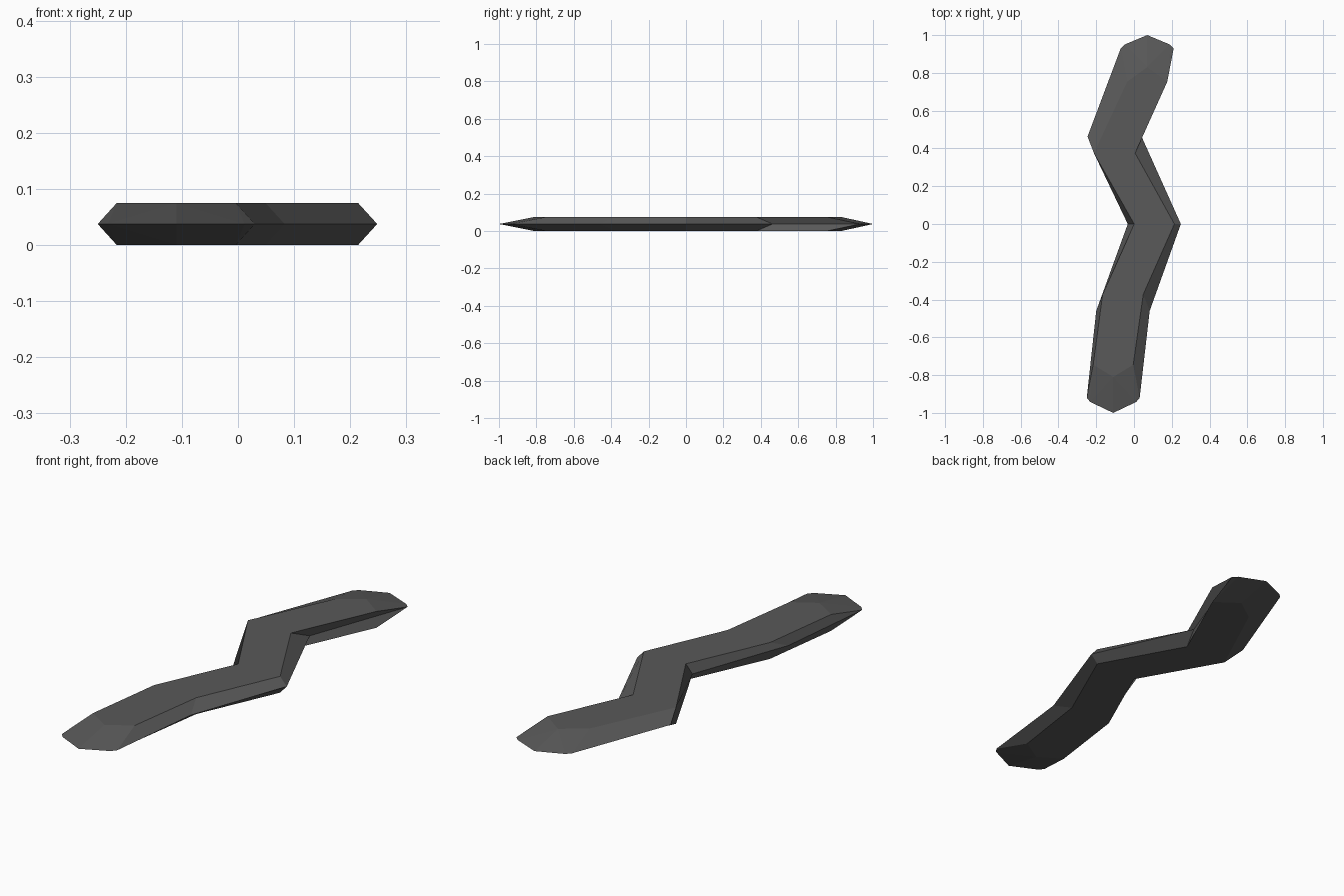
import bpy, bmesh

if "Cube" in bpy.data.objects:
    bpy.data.objects.remove(bpy.data.objects["Cube"])

# Outer rim, as left/right pairs running from the -y end to the +y end
SECTIONS = [  # (left x, right x, y)
    (-0.25, 0.03, -0.92),
    (-0.20, 0.083, -0.46),
    (-0.033, 0.248, 0.0),
    (-0.246, 0.04, 0.463),
    (-0.07, 0.21, 0.93),
]
INSET, Y_SCALE = 0.034, 0.81      # flat faces are narrower and shorter than the rim
HEIGHT = 0.075
TIP_FRONT, TIP_BACK = (-0.11, -1.0), (0.07, 1.0)

bm = bmesh.new()


def flat_side(z):
    """Vertices of one flat face: left list, right list, front tip, back tip."""
    left = [bm.verts.new((l + INSET, y * Y_SCALE, z)) for l, r, y in SECTIONS]
    right = [bm.verts.new((r - INSET, y * Y_SCALE, z)) for l, r, y in SECTIONS]
    front = bm.verts.new((TIP_FRONT[0], -0.81, z))
    back = bm.verts.new((TIP_BACK[0], 0.83, z))
    return left, right, front, back


# Sharp rim at half height, with small clipped corners at both ends
mid = HEIGHT / 2
rim_left = [bm.verts.new((l, y, mid)) for l, r, y in SECTIONS]
rim_right = [bm.verts.new((r, y, mid)) for l, r, y in SECTIONS]
rim_front = bm.verts.new((*TIP_FRONT, mid))
rim_back = bm.verts.new((*TIP_BACK, mid))


def clip(x, y):
    return bm.verts.new((x, y, mid))


clips = {"fl": clip(-0.232, -0.942), "fr": clip(0.012, -0.942),
         "bl": clip(-0.05, 0.95), "br": clip(0.19, 0.95)}

for z in (0.0, HEIGHT):
    left, right, front, back = flat_side(z)
    # Flat band and its two sloping sides
    for i in range(len(SECTIONS) - 1):
        bm.faces.new((left[i], right[i], right[i + 1], left[i + 1]))
        bm.faces.new((rim_left[i], left[i], left[i + 1], rim_left[i + 1]))
        bm.faces.new((right[i], rim_right[i], rim_right[i + 1], right[i + 1]))
    # Pointed ends
    for l, r, tip, rl, rr, rtip, cl, cr in (
            (left[0], right[0], front, rim_left[0], rim_right[0], rim_front,
             clips["fl"], clips["fr"]),
            (left[-1], right[-1], back, rim_left[-1], rim_right[-1], rim_back,
             clips["bl"], clips["br"])):
        bm.faces.new((l, r, tip))
        for corner, rim, cut in ((l, rl, cl), (r, rr, cr)):
            bm.faces.new((corner, rim, cut))
            bm.faces.new((corner, cut, tip))
            bm.faces.new((cut, rtip, tip))

bmesh.ops.recalc_face_normals(bm, faces=bm.faces[:])
mesh = bpy.data.meshes.new("zigzag_blade")
bm.to_mesh(mesh)
bm.free()

grey = bpy.data.materials.new("dark grey")
grey.diffuse_color = (0.1, 0.1, 0.1, 1)
grey.use_nodes = True
grey.node_tree.nodes["Principled BSDF"].inputs["Base Color"].default_value = grey.diffuse_color
mesh.materials.append(grey)
blade = bpy.data.objects.new("zigzag_blade", mesh)
bpy.context.collection.objects.link(blade)
